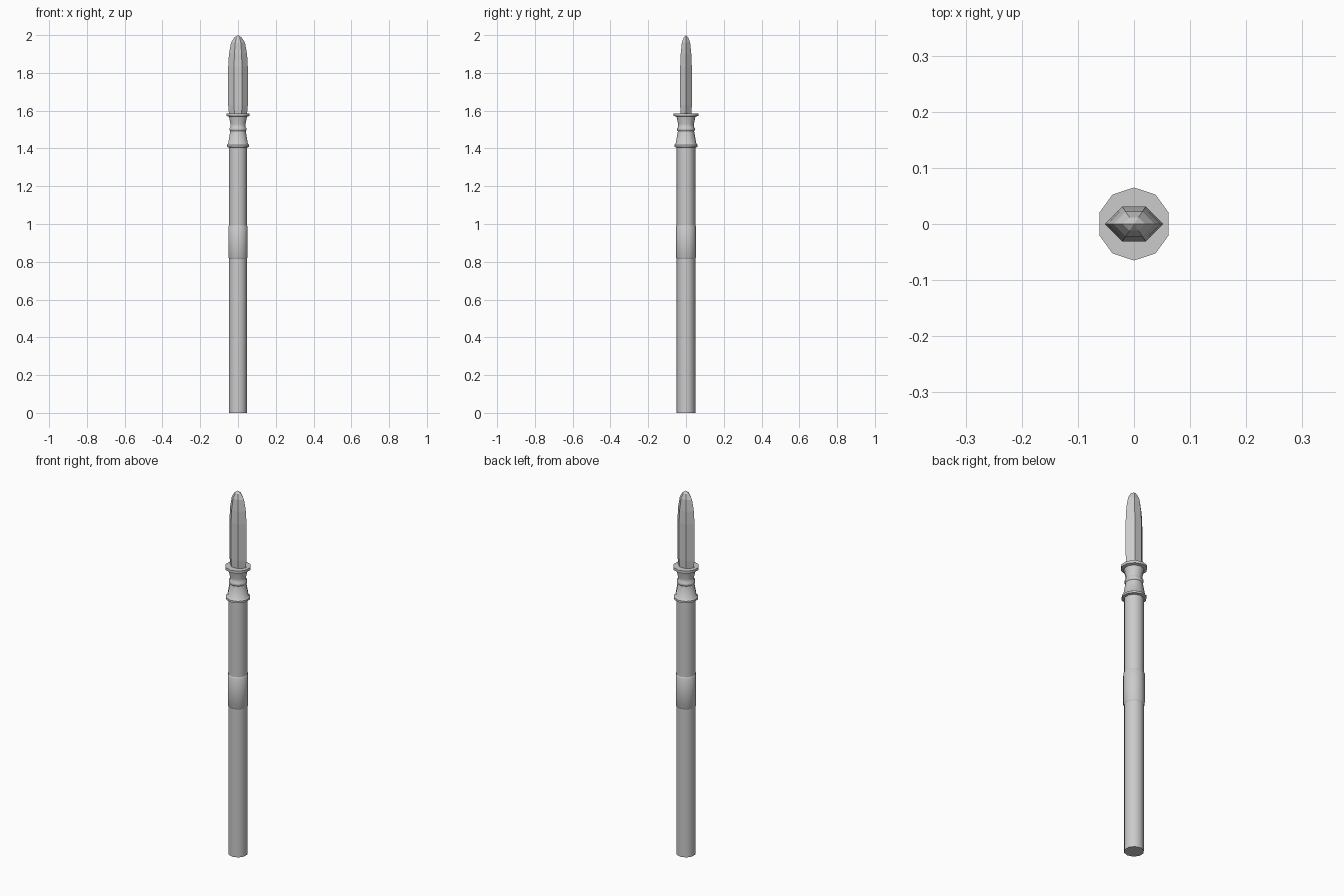
import bpy, bmesh, math

if "Cube" in bpy.data.objects:
    bpy.data.objects.remove(bpy.data.objects["Cube"])


def loft(name, rings, smooth):
    """Skin a list of closed rings (lists of points) and cap both ends."""
    bm = bmesh.new()
    loops = [[bm.verts.new(p) for p in ring] for ring in rings]
    n = len(loops[0])
    for a, b in zip(loops, loops[1:]):
        for i in range(n):
            j = (i + 1) % n
            bm.faces.new((a[i], a[j], b[j], b[i]))
    bm.faces.new(loops[0][::-1])
    bm.faces.new(loops[-1])
    bmesh.ops.remove_doubles(bm, verts=bm.verts, dist=1e-5)
    bmesh.ops.recalc_face_normals(bm, faces=bm.faces)
    mesh = bpy.data.meshes.new(name)
    bm.to_mesh(mesh)
    bm.free()
    ob = bpy.data.objects.new(name, mesh)
    bpy.context.collection.objects.link(ob)
    if smooth:
        bpy.ops.object.select_all(action='DESELECT')
        ob.select_set(True)
        bpy.context.view_layer.objects.active = ob
        bpy.ops.object.shade_smooth_by_angle(angle=math.radians(40))
    return ob


def turned(name, profile, sides=10):
    """Ten-sided turned part from (radius, z) pairs, corners on the y axis."""
    angles = [math.pi / 2 + math.tau * i / sides for i in range(sides)]
    return loft(name, [[(r * math.cos(a), r * math.sin(a), z) for a in angles]
                       for r, z in profile], True)


# Long shaft
turned("shaft", [(0.049, 0), (0.049, 1.42)])

# Hand grip wrap with bevelled ends
turned("grip", [(0.049, 0.815), (0.0535, 0.823), (0.0535, 0.985), (0.049, 0.993)])

# Socket: lower flare, waist ring, upper flare and rim
turned("socket", [(0.049, 1.405), (0.062, 1.408), (0.062, 1.418), (0.055, 1.424),
                  (0.043, 1.492), (0.047, 1.497), (0.047, 1.507), (0.042, 1.513),
                  (0.042, 1.53), (0.050, 1.568), (0.065, 1.572), (0.065, 1.586)])

# Blade: six-sided section, (half width, ridge half width, half thickness, z)
sections = [(0.046, 0.018, 0.028, 1.56), (0.052, 0.021, 0.031, 1.63),
            (0.052, 0.021, 0.031, 1.83), (0.048, 0.019, 0.028, 1.90),
            (0.037, 0.015, 0.022, 1.96), (0.020, 0.008, 0.012, 1.987)]
rings = [[(w, 0, z), (c, t, z), (-c, t, z), (-w, 0, z), (-c, -t, z), (c, -t, z)]
         for w, c, t, z in sections]
k = 0.0005
rings.append([(k * x / 0.02, k * y / 0.02, 2.0) for x, y, z in rings[-1]])
loft("blade", rings, False)
